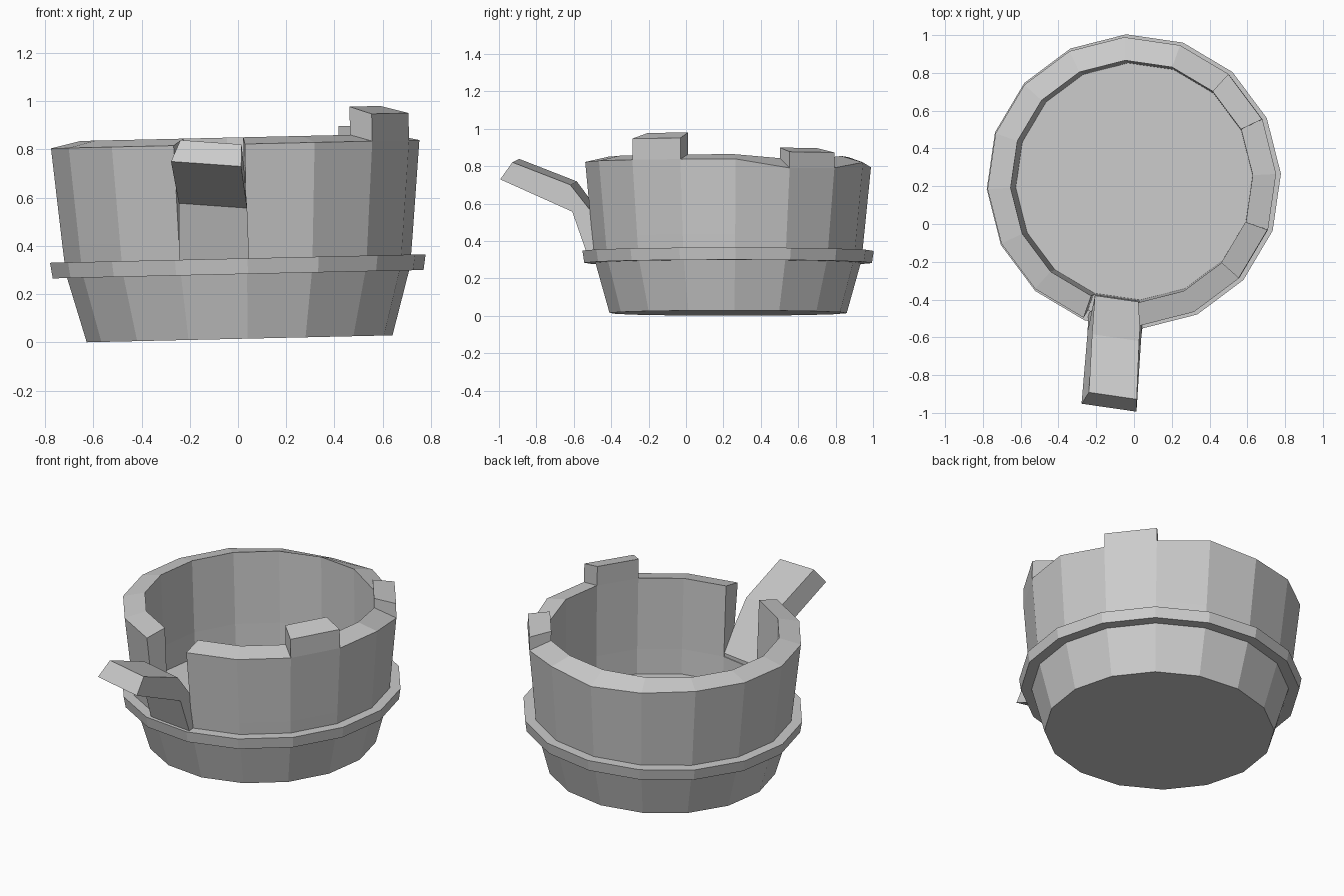
import bpy, bmesh, math
from mathutils import Matrix, Vector

if "Cube" in bpy.data.objects:
    bpy.data.objects.remove(bpy.data.objects["Cube"])

SIDES = 16
STEP = math.tau / SIDES
START = math.radians(3)
CENTRE = Vector((0.007, 0.225, 0))
LEAN = Matrix.Translation(CENTRE) @ Matrix.Rotation(math.radians(-1.3), 4, 'Y')

grey = bpy.data.materials.new("plain_grey")
grey.use_nodes = True
grey.diffuse_color = (0.6, 0.6, 0.6, 1)
grey.node_tree.nodes["Principled BSDF"].inputs["Base Color"].default_value = (0.6, 0.6, 0.6, 1)


def finish(name, bm, matrix=None):
    bmesh.ops.recalc_face_normals(bm, faces=bm.faces[:])
    if matrix:
        bm.transform(matrix)
    mesh = bpy.data.meshes.new(name)
    bm.to_mesh(mesh)
    bm.free()
    mesh.materials.append(grey)
    obj = bpy.data.objects.new(name, mesh)
    bpy.context.collection.objects.link(obj)
    return obj


def ring(bm, radius, heights):
    """One ring of vertices; heights is a number or a function of the index."""
    verts = []
    for i in range(SIDES):
        a = START + i * STEP
        z = heights(i) if callable(heights) else heights
        verts.append(bm.verts.new((radius * math.cos(a), radius * math.sin(a), z)))
    return verts


# Tub: staved wall with an uneven rim, one short stave and two tall ones
GAP = 11
TALL = {14: (0.935, 0.967), 1: (0.862, 0.887)}
DIPS = {1: 0.775, 2: 0.78, 3: 0.815, 4: 0.795, 5: 0.81}

bm = bmesh.new()
rings = [
    ring(bm, 0.635, 0.015),
    ring(bm, 0.715, 0.30),
    ring(bm, 0.727, 0.42),
    ring(bm, 0.765, lambda i: DIPS.get(i, 0.822)),
    ring(bm, 0.642, lambda i: 0.83 if i in (1, 2) else 0.85),
    ring(bm, 0.634, 0.42),
    ring(bm, 0.628, 0.27),
]
OUT_MID, OUT_TOP, IN_TOP, IN_MID = 2, 3, 4, 5
for i in range(SIDES):
    j = (i + 1) % SIDES
    for k in range(len(rings) - 1):
        low, high = rings[k], rings[k + 1]
        if i == GAP and OUT_MID <= k < IN_MID:
            continue
        if i in TALL and k == OUT_TOP:
            continue
        bm.faces.new((low[i], low[j], high[j], high[i]))
    if i == GAP:
        # close the top and the two sides of the opening
        bm.faces.new((rings[OUT_MID][i], rings[OUT_MID][j], rings[IN_MID][j], rings[IN_MID][i]))
        for s in (i, j):
            bm.faces.new([rings[k][s] for k in range(OUT_MID, IN_MID + 1)])
    if i in TALL:
        # raise this stave above the rim
        base = [rings[OUT_TOP][i], rings[OUT_TOP][j], rings[IN_TOP][j], rings[IN_TOP][i]]
        outer_z, inner_z = TALL[i]
        top = [bm.verts.new((v.co.x, v.co.y, z))
               for v, z in zip(base, (outer_z, outer_z, inner_z, inner_z))]
        bm.faces.new(top)
        for n in range(4):
            m = (n + 1) % 4
            bm.faces.new((base[n], base[m], top[m], top[n]))
bm.faces.new(rings[0])
bm.faces.new(rings[-1])
finish("tub", bm, LEAN)

# Hoop around the tub
bm = bmesh.new()
loops = [ring(bm, r, z) for r, z in ((0.70, 0.283), (0.77, 0.283), (0.78, 0.348), (0.70, 0.348))]
for k in range(4):
    a, b = loops[k], loops[(k + 1) % 4]
    for i in range(SIDES):
        j = (i + 1) % SIDES
        bm.faces.new((a[i], a[j], b[j], b[i]))
finish("hoop", bm, LEAN)

# Handle: the front stave bends outward through the opening
angle = START + (GAP + 0.5) * STEP
out = Vector((math.cos(angle), math.sin(angle), 0))
side = Vector((-out.y, out.x, 0))
# outward distance, height, half width, sideways shift
stations = [
    (0.73, 0.30, 0.147, 0.0), (0.82, 0.567, 0.143, 0.007), (1.205, 0.74, 0.147, 0.034),
    (1.14, 0.83, 0.128, 0.045), (0.833, 0.71, 0.126, 0.015), (0.628, 0.44, 0.125, 0.0),
    (0.628, 0.30, 0.125, 0.0),
]
bm = bmesh.new()
edges = []
for sign in (-1, 1):
    edge = []
    for dist, z, half, shift in stations:
        twist = -0.07 * sign * half if z > 0.5 else 0
        p = CENTRE + out * dist + side * (sign * half + shift)
        edge.append(bm.verts.new((p.x, p.y, z + twist)))
    edges.append(edge)
    bm.faces.new(edge)
count = len(stations)
for n in range(count):
    m = (n + 1) % count
    bm.faces.new((edges[0][n], edges[0][m], edges[1][m], edges[1][n]))
finish("handle", bm)
